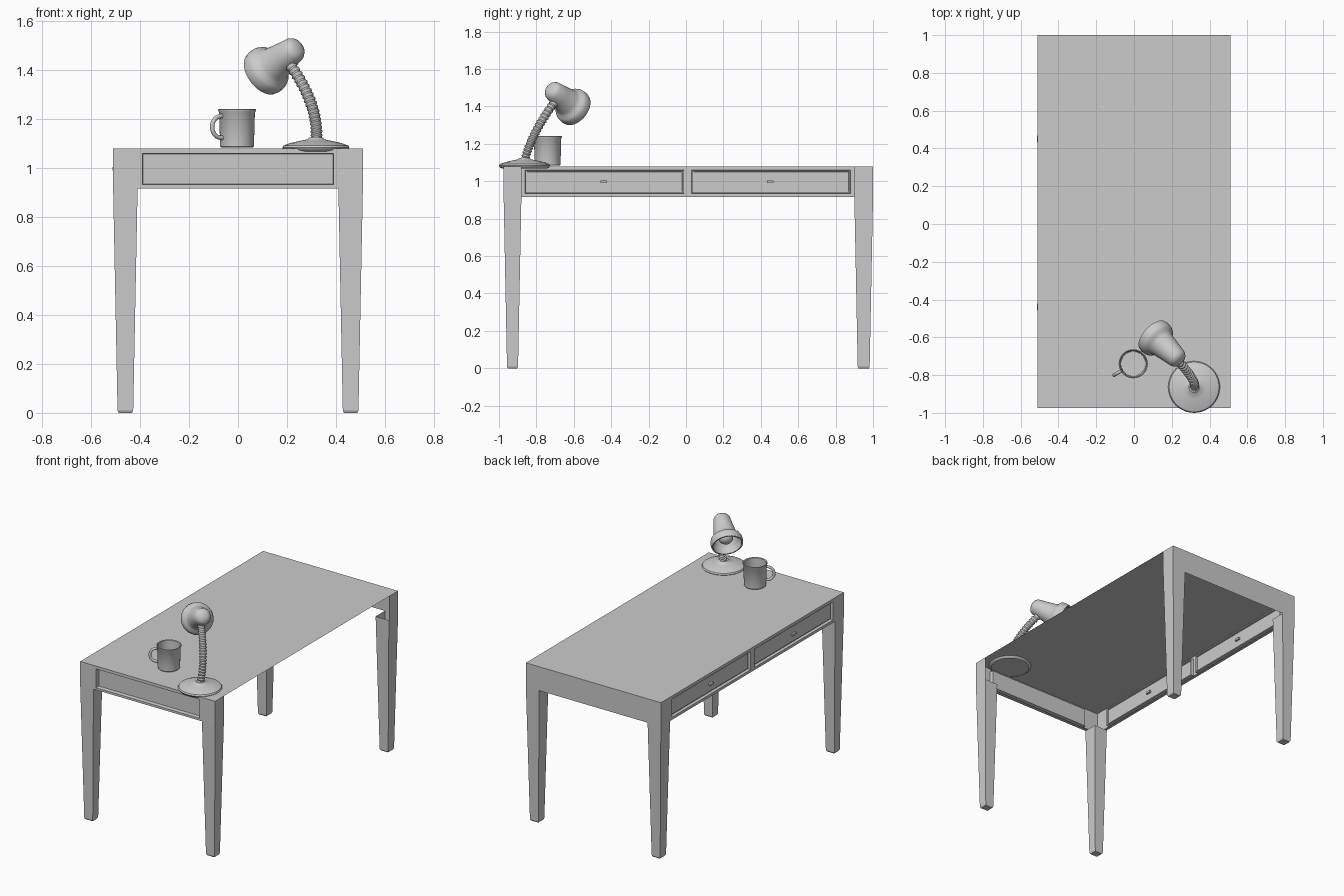
import bpy, bmesh, math
from mathutils import Vector, Matrix

if "Cube" in bpy.data.objects:
    bpy.data.objects.remove(bpy.data.objects["Cube"])

X, Y0, Y1, TOP, LOW = 0.51, -0.975, 1.0, 1.08, 0.917


def finish(name, bm, smooth=False):
    me = bpy.data.meshes.new(name)
    bm.to_mesh(me)
    bm.free()
    ob = bpy.data.objects.new(name, me)
    bpy.context.collection.objects.link(ob)
    if smooth:
        bpy.ops.object.select_all(action='DESELECT')
        bpy.context.view_layer.objects.active = ob
        ob.select_set(True)
        bpy.ops.object.shade_smooth_by_angle(angle=math.radians(40))
    return ob


def wall(name, place, us, vs, insets=(), cells=()):
    """Sheet from a grid of breaks; the listed cells are inset step by step."""
    bm = bmesh.new()
    g = [[bm.verts.new(place(u, v)) for v in vs] for u in us]
    picked = []
    for i in range(len(us) - 1):
        for j in range(len(vs) - 1):
            f = bm.faces.new((g[i][j], g[i + 1][j], g[i + 1][j + 1], g[i][j + 1]))
            if (i, j) in cells:
                picked.append(f)
    for thick, depth in insets:
        bm.normal_update()
        bmesh.ops.inset_individual(bm, faces=picked, thickness=thick,
                                   depth=depth, use_even_offset=True)
    return finish(name, bm)


def lathe(name, profile, matrix, steps=40):
    bm = bmesh.new()
    vs = [bm.verts.new((r, 0, z)) for r, z in profile]
    es = [bm.edges.new(p) for p in zip(vs, vs[1:])]
    bmesh.ops.spin(bm, geom=vs + es, cent=(0, 0, 0), axis=(0, 0, 1),
                   angle=2 * math.pi, steps=steps, use_merge=True)
    bmesh.ops.remove_doubles(bm, verts=bm.verts, dist=1e-5)
    bmesh.ops.recalc_face_normals(bm, faces=bm.faces)
    bm.transform(matrix)
    return finish(name, bm, True)


def tube(name, pts, radii, depth=1.0):
    cu = bpy.data.curves.new(name, 'CURVE')
    cu.dimensions = '3D'
    cu.bevel_depth, cu.bevel_resolution, cu.use_fill_caps = depth, 4, True
    sp = cu.splines.new('POLY')
    sp.points.add(len(pts) - 1)
    for p, co, r in zip(sp.points, pts, radii):
        p.co, p.radius = (*co, 1), r
    ob = bpy.data.objects.new(name, cu)
    bpy.context.collection.objects.link(ob)
    bpy.ops.object.select_all(action='DESELECT')
    bpy.context.view_layer.objects.active = ob
    ob.select_set(True)
    bpy.ops.object.convert(target='MESH')
    bpy.ops.object.shade_smooth_by_angle(angle=math.radians(40))


# Desk top: a single sheet
wall("desk_top", lambda u, v: (u, v, TOP), [-X, X], [Y0, Y1])

# Front apron with a recessed panel
wall("front_apron", lambda u, v: (u, Y0, v), [-X, -0.39, 0.39, X],
     [LOW, 0.932, 1.06, TOP], [(0.003, -0.025)], [(1, 1)])
wall("front_apron_lip", lambda u, v: (u, -v, LOW), [-0.41, 0.41], [-Y0 - 0.025, -Y0])

# Left apron with two grooved drawer fronts
wall("drawer_apron", lambda u, v: (-X, -u, v), [-Y1, -0.88, -0.03, 0.01, 0.86, -Y0],
     [LOW, 0.935, 1.06, TOP], [(0.002, -0.02), (0.007, 0), (0.002, 0.008)],
     [(1, 1), (3, 1)])
wall("drawer_apron_lip", lambda u, v: (v, -u, LOW), [-0.9, 0.88], [-X, -X + 0.02])

# Plain back apron; the right side is open between the leg tops
wall("back_apron", lambda u, v: (-u, Y1, v), [-X, X], [LOW, TOP])
for n, a, b in (("front", Y0, -0.88), ("back", 0.9, Y1)):
    wall(n + "_right_leg_top", lambda u, v: (X, u, v), [a, b], [LOW, TOP])

# Drawer pulls
for n, y in (("front", -0.44), ("back", 0.45)):
    bm = bmesh.new()
    bmesh.ops.create_cube(bm, size=1, matrix=Matrix.Translation((-0.499, y, 0.998))
                          @ Matrix.Diagonal((0.028, 0.036, 0.014, 1)))
    finish(n + "_drawer_pull", bm)

# Tapered legs, open at the top, chamfered at the foot
for side, sx in (("left", -1), ("right", 1)):
    for n, a, b in (("front", Y0, -0.88), ("back", 0.9, Y1)):
        bm = bmesh.new()
        cx, cy, hy = sx * 0.46, (a + b) / 2, (b - a) / 2
        rings = []
        for z, wx, wy in ((LOW, 0.05, hy), (0.01, 0.032, hy - 0.018),
                          (0, 0.027, hy - 0.023)):
            rings.append([bm.verts.new((cx + i * wx, cy + j * wy, z))
                          for i, j in ((-1, -1), (1, -1), (1, 1), (-1, 1))])
        for up, dn in zip(rings, rings[1:]):
            for k in range(4):
                m = (k + 1) % 4
                bm.faces.new((dn[k], dn[m], up[m], up[k]))
        bm.faces.new(rings[-1][::-1])
        finish(f"{n}_{side}_leg", bm)

# Lamp base
base = Vector((0.318, -0.863, 0))
lathe("lamp_base", [(0.12, 1.068), (0.132, 1.074), (0.137, 1.083), (0.132, 1.092),
                    (0.105, 1.102), (0.065, 1.111), (0.035, 1.117), (0.028, 1.124),
                    (0, 1.126)], Matrix.Translation(base))

# Ribbed lamp neck along a bent path
p0, p1, p2 = (Vector(p) for p in ((0.32, -0.863, 1.11), (0.332, -0.824, 1.265),
                                  (0.2, -0.69, 1.44)))
N = 80
path = [p0 * (1 - t) ** 2 + p1 * 2 * t * (1 - t) + p2 * t * t
        for t in (i / N for i in range(N + 1))]
tube("lamp_neck", path, [(0.019, 0.022, 0.025, 0.022)[i % 4] for i in range(N + 1)])

# Lamp head: flared shade with rolled rim, bulb inside
start, end = Vector((0.241, -0.722, 1.493)), Vector((0.099, -0.589, 1.386))
aim = (end - start).to_track_quat('Z', 'Y').to_matrix().to_4x4()
head = Matrix.Translation(start) @ aim
lathe("lamp_shade", [(0, -0.01), (0.025, -0.007), (0.042, 0.002), (0.052, 0.018),
                     (0.06, 0.07), (0.072, 0.14), (0.08, 0.158), (0.094, 0.167),
                     (0.1, 0.182), (0.102, 0.205), (0.098, 0.222), (0.09, 0.222),
                     (0.09, 0.19), (0.08, 0.172), (0.066, 0.14), (0.053, 0.07),
                     (0.045, 0.02), (0, 0.01)], head)
lathe("lamp_bulb", [(0, 0.03), (0.022, 0.03), (0.024, 0.1), (0.042, 0.13), (0.048, 0.155),
                    (0.043, 0.18), (0.026, 0.198), (0, 0.204)], head, 24)

# Mug
mc = Vector((-0.004, -0.74, 0))
lathe("mug_body", [(0, 1.083), (0.064, 1.083), (0.069, 1.088), (0.073, 1.228),
                   (0.077, 1.233), (0.077, 1.239), (0.074, 1.241), (0.069, 1.237),
                   (0.065, 1.095), (0, 1.093)], Matrix.Translation(mc))
out = Vector((-0.86, -0.51, 0))
arc = [mc + out * (0.066 + 0.052 * max(0, math.sin(a)) ** 0.8)
       + Vector((0, 0, 1.168 + 0.045 * math.cos(a)))
       for a in (math.pi * i / 20 for i in range(21))]
tube("mug_handle", arc, [1] * 21, 0.009)
